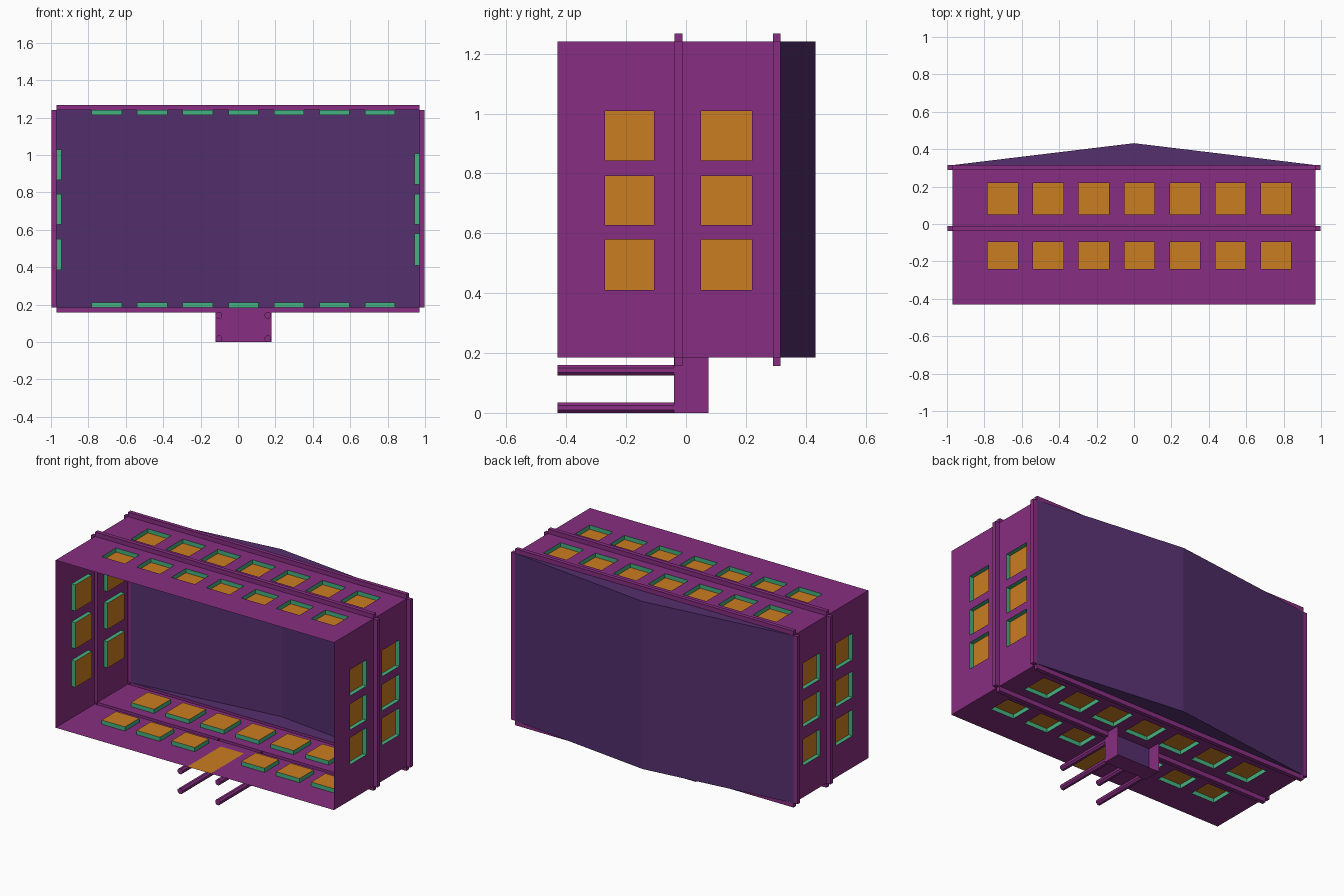
import bpy, bmesh, math
from mathutils import Matrix

if "Cube" in bpy.data.objects:
    bpy.data.objects.remove(bpy.data.objects["Cube"])

def material(name, rgb):
    m = bpy.data.materials.new(name)
    m.diffuse_color = (*rgb, 1)
    m.use_nodes = True
    m.node_tree.nodes["Principled BSDF"].inputs["Base Color"].default_value = m.diffuse_color
    return m

MATS = [material("wall purple", (0.242, 0.027, 0.220)),
        material("roof violet", (0.090, 0.029, 0.155)),
        material("window orange", (0.590, 0.205, 0.014)),
        material("reveal green", (0.060, 0.440, 0.220))]
WALL, ROOF, PANE, REVEAL = range(4)

X, Z0, Z1 = 0.97, 0.185, 1.24        # shell extents
Y0, Y1, RIDGE = -0.43, 0.315, 0.432  # open base, wall top, ridge
BANDS = [(-0.038, -0.012), (0.29, Y1)]
RECESS, PROUD = -0.026, 0.028

def finish(name, bm):
    bmesh.ops.remove_doubles(bm, verts=bm.verts, dist=1e-5)
    bmesh.ops.recalc_face_normals(bm, faces=bm.faces)
    me = bpy.data.meshes.new(name)
    bm.to_mesh(me)
    bm.free()
    for m in MATS:
        me.materials.append(m)
    ob = bpy.data.objects.new(name, me)
    bpy.context.collection.objects.link(ob)
    return ob

def poly(bm, pts, mat):
    f = bm.faces.new([bm.verts.new(p) for p in pts])
    f.material_index = mat

def pocket(bm, at, u0, u1, y0, y1, d, side, face):
    """Rectangle pushed in or out by d: four sides and the moved face."""
    c = [(u0, y0), (u1, y0), (u1, y1), (u0, y1)]
    poly(bm, [at(u, y, d) for u, y in c], face)
    for (ua, ya), (ub, yb) in zip(c, c[1:] + c[:1]):
        poly(bm, [at(ua, ya, 0), at(ub, yb, 0), at(ub, yb, d), at(ua, ya, d)], side)

def wall(name, at, ends, cols, rows, door=None):
    """Grid wall with recessed windows, raised storey bands and optional door column."""
    bm = bmesh.new()
    us = sorted([*ends] + [v for c in cols for v in c])
    ys = sorted([Y0, BANDS[0][0], BANDS[0][1], BANDS[1][0]] + [v for r in rows for v in r])
    for y0, y1 in zip(ys, ys[1:]):
        for i, (u0, u1) in enumerate(zip(us, us[1:])):
            mid = (y0 + y1) / 2
            is_col = i % 2 == 1
            is_door = is_col and i // 2 == door and mid < rows[0][1]
            if any(a < mid < b for a, b in BANDS):
                continue
            if is_col and (y0, y1) in rows and not is_door:
                pocket(bm, at, u0, u1, y0, y1, RECESS, REVEAL, PANE)
            else:
                poly(bm, [at(u0, y0, 0), at(u1, y0, 0), at(u1, y1, 0), at(u0, y1, 0)],
                     PANE if is_door else WALL)
    for y0, y1 in BANDS:
        pocket(bm, at, *ends, y0, y1, PROUD, WALL, WALL)
    finish(name, bm)

# Four walls
long_cols = [(-0.701 + i * 0.2433 - 0.081, -0.701 + i * 0.2433 + 0.081) for i in range(7)]
long_rows = [(-0.24, -0.097), (0.05, 0.22)]
side_rows = [(-0.271, -0.107), (0.05, 0.22)]
wall("rear_wall", lambda u, y, d: (u, y, Z1 + d), (-X, X), long_cols, long_rows)
wall("entrance_wall", lambda u, y, d: (u, y, Z0 - d), (-X, X), long_cols, long_rows, door=3)
wall("right_wall", lambda u, y, d: (X + d, y, u), (Z0, Z1),
     [(0.41, 0.58), (0.628, 0.792), (0.843, 1.008)], side_rows)
wall("left_wall", lambda u, y, d: (-X - d, y, u), (Z0, Z1),
     [(0.385, 0.55), (0.628, 0.792), (0.865, 1.03)], side_rows)

# Shallow gabled roof
bm = bmesh.new()
for s in (-X, X):
    poly(bm, [(s, Y1, Z0), (0, RIDGE, Z0), (0, RIDGE, Z1), (s, Y1, Z1)], ROOF)
for z in (Z0, Z1):
    poly(bm, [(-X, Y1, z), (X, Y1, z), (0, RIDGE, z)], ROOF)
finish("roof", bm)

# Balcony over the porch: underside, parapet and floor
bm = bmesh.new()
PX0, PX1, PY0, PY1 = -0.12, 0.178, -0.04, 0.075
c = [(PX0, Z0), (PX0, 0), (PX1, 0), (PX1, Z0)]
for (xa, za), (xb, zb) in zip(c, c[1:]):
    poly(bm, [(xa, PY0, za), (xb, PY0, zb), (xb, PY1, zb), (xa, PY1, za)], WALL)
poly(bm, [(x, PY0, z) for x, z in c], WALL)
poly(bm, [(x, -0.011, z) for x, z in c], ROOF)
finish("balcony", bm)

# Porch columns
for i, (x, z) in enumerate((x, z) for x in (-0.102, 0.16) for z in (0.0175, 0.1425)):
    bm = bmesh.new()
    m = (Matrix.Translation((x, (Y0 + PY0) / 2, z)) @ Matrix.Rotation(math.pi / 2, 4, 'X')
         @ Matrix.Rotation(math.pi / 8, 4, 'Z'))
    bmesh.ops.create_cone(bm, cap_ends=True, segments=8, radius1=0.0188, radius2=0.0188,
                          depth=PY0 - Y0, matrix=m)
    finish(f"porch_column_{i + 1}", bm)
